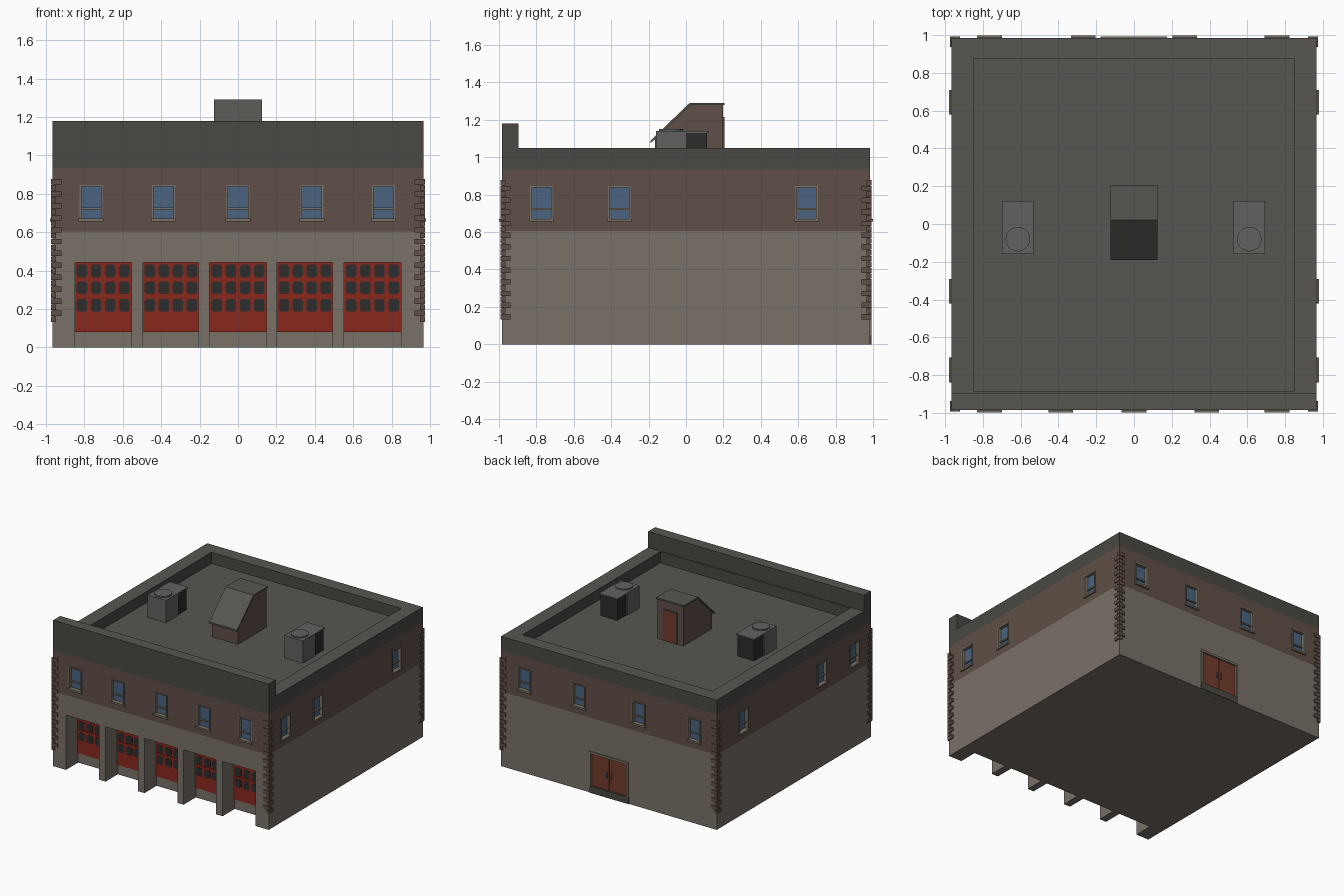
import bpy, bmesh, math

if "Cube" in bpy.data.objects:
    bpy.data.objects.remove(bpy.data.objects["Cube"])

X, Y = 0.965, 0.985          # half sizes of the wall faces


def mat(name, r, g, b):
    m = bpy.data.materials.new(name)
    m.diffuse_color = (r, g, b, 1)
    m.use_nodes = True
    m.node_tree.nodes["Principled BSDF"].inputs["Base Color"].default_value = m.diffuse_color
    return m


STONE = mat("stone", 0.19, 0.165, 0.14)
BRICK = mat("brick", 0.115, 0.078, 0.063)
TRIM = mat("dark_trim", 0.07, 0.065, 0.057)
ROOF = mat("roof_grey", 0.095, 0.092, 0.083)
RED = mat("red", 0.25, 0.022, 0.012)
RUST = mat("rust_door", 0.17, 0.045, 0.025)
DARK = mat("dark_glass", 0.025, 0.025, 0.025)
GLASS = mat("blue_glass", 0.07, 0.13, 0.22)
FRAME = mat("window_frame", 0.2, 0.17, 0.13)
METAL = mat("metal", 0.12, 0.12, 0.12)


def to_object(bm, name, *mats):
    bmesh.ops.recalc_face_normals(bm, faces=bm.faces)
    me = bpy.data.meshes.new(name)
    bm.to_mesh(me)
    bm.free()
    for m in mats:
        me.materials.append(m)
    ob = bpy.data.objects.new(name, me)
    bpy.context.collection.objects.link(ob)
    return ob


def prism(bm, pts, off):
    """Extrude a polygon of 3D points by an offset vector."""
    f = bm.faces.new([bm.verts.new(p) for p in pts])
    g = bmesh.ops.extrude_face_region(bm, geom=[f])["geom"]
    bmesh.ops.translate(bm, vec=off, verts=[v for v in g if isinstance(v, bmesh.types.BMVert)])


def box(bm, x0, x1, y0, y1, z0, z1):
    prism(bm, [(x0, y0, z0), (x1, y0, z0), (x1, y1, z0), (x0, y1, z0)], (0, 0, z1 - z0))


def boxes(name, m, items):
    bm = bmesh.new()
    for b in items:
        box(bm, *b)
    return to_object(bm, name, m)


def on_wall(side, u0, u1, d0, d1, z0, z1):
    """Box placed on a wall: u runs along the wall, d points outward."""
    if side == "front":
        return (u0, u1, -Y - d1, -Y - d0, z0, z1)
    if side == "back":
        return (u0, u1, Y + d0, Y + d1, z0, z1)
    if side == "right":
        return (X + d0, X + d1, u0, u1, z0, z1)
    return (-X - d1, -X - d0, u0, u1, z0, z1)


bays = [(-0.85, -0.555), (-0.495, -0.205), (-0.148, 0.148), (0.203, 0.493), (0.552, 0.848)]
windows = [("front", u) for u in (-0.765, -0.388, 0, 0.385, 0.757)]
windows += [("back", u) for u in (-0.765, -0.268, 0.268, 0.757)]
windows += [(s, u) for s in ("left", "right") for u in (-0.773, -0.357, 0.645)]
DOOR_Y, ROOF_Z = -0.83, 0.96

# Main shell: side profile extruded, then roof well, bays and openings cut out
bm = bmesh.new()
prof = [(-Y, 0), (Y, 0), (Y, 1.05), (-0.895, 1.05), (-0.895, 1.18), (-Y, 1.18)]
prism(bm, [(-X, y, z) for y, z in prof], (2 * X, 0, 0))
shell = to_object(bm, "building_shell", STONE, BRICK, TRIM, ROOF)
cuts = [(-0.85, 0.85, -0.885, 0.875, ROOF_Z, 1.4)]
cuts += [(a, b, -1.2, DOOR_Y, -0.1, 0.443) for a, b in bays]
cuts += [on_wall(s, u - 0.058, u + 0.058, -0.025, 0.1, 0.668, 0.843) for s, u in windows]
cuts += [on_wall("back", -0.16, 0.16, -0.02, 0.1, 0.055, 0.32)]
cutter = boxes("cutter", None, cuts)
cutter.hide_render = True
mod = shell.modifiers.new("openings", "BOOLEAN")
mod.operation, mod.solver, mod.object = "DIFFERENCE", "EXACT", cutter
bpy.context.view_layer.objects.active = shell
bpy.ops.object.modifier_apply(modifier=mod.name)
bpy.data.objects.remove(cutter)

# Colour bands of the shell
bm = bmesh.new()
bm.from_mesh(shell.data)
bmesh.ops.triangulate(bm, faces=bm.faces)
for z in (0.605, 0.935):
    bmesh.ops.bisect_plane(bm, geom=bm.verts[:] + bm.edges[:] + bm.faces[:],
                           plane_co=(0, 0, z), plane_no=(0, 0, 1))
for f in bm.faces:
    z = f.calc_center_median().z
    f.material_index = 0 if z < 0.605 else 1 if z < 0.935 else 2
    if z > 0.94 and f.normal.z > 0.5:
        f.material_index = 3
bm.to_mesh(shell.data)
bm.free()

# Corner quoins, alternating long and short
q = []
for sx in (-1, 1):
    for sy in (-1, 1):
        for i in range(24):
            w, d = (0.055, 0.028) if i % 2 else (0.028, 0.055)
            z = 0.132 + i * 0.0312
            xs = sorted((sx * (X + 0.01), sx * (X + 0.01 - w)))
            ys = sorted((sy * (Y + 0.008), sy * (Y + 0.008 - d)))
            q.append((*xs, *ys, z, z + 0.0285))
boxes("corner_quoins", BRICK, q)

# Windows
glass, frames, sills = [], [], []
for s, u in windows:
    a, b = u - 0.06, u + 0.06
    glass.append(on_wall(s, a, b, -0.03, -0.02, 0.665, 0.845))
    frames += [on_wall(s, a, a + 0.009, -0.022, 0.006, 0.665, 0.846),
               on_wall(s, b - 0.009, b, -0.022, 0.006, 0.665, 0.846),
               on_wall(s, a, b, -0.022, 0.006, 0.837, 0.846),
               on_wall(s, a, b, -0.022, -0.008, 0.718, 0.728)]
    sills.append(on_wall(s, u - 0.065, u + 0.065, -0.022, 0.014, 0.657, 0.671))
boxes("window_glass", GLASS, glass)
boxes("window_frames", FRAME, frames)
boxes("window_sills", FRAME, sills)

# Garage doors with rails and chamfered panes
slabs, rails = [], []
panes = bmesh.new()
for a, b in bays:
    slabs.append((a, b, DOOR_Y - 0.008, DOOR_Y + 0.01, 0.08, 0.443))
    rails += [(a, b, DOOR_Y - 0.014, DOOR_Y, z, z + 0.014) for z in (0.262, 0.35)]
    pitch = (b - a) / 4
    for c in range(4):
        for z in (0.22, 0.311, 0.398):
            cx, w, h, k = a + pitch * (c + 0.5), 0.027, 0.033, 0.01
            pts = [(-w, -h + k), (-w + k, -h), (w - k, -h), (w, -h + k),
                   (w, h - k), (w - k, h), (-w + k, h), (-w, h - k)]
            prism(panes, [(cx + x, DOOR_Y - 0.01, z + y) for x, y in pts], (0, 0.008, 0))
boxes("garage_doors", RED, slabs)
boxes("garage_door_rails", RED, rails)
to_object(panes, "garage_door_panes", DARK)

# Rear double door
boxes("rear_door", RUST, [on_wall("back", -0.16, -0.002, -0.025, -0.006, 0.055, 0.322),
                          on_wall("back", 0.002, 0.16, -0.025, -0.006, 0.055, 0.322)])
boxes("rear_door_frame", FRAME, [on_wall("back", -0.175, -0.158, -0.02, 0.008, 0.05, 0.335),
                                 on_wall("back", 0.158, 0.175, -0.02, 0.008, 0.05, 0.335),
                                 on_wall("back", -0.158, 0.158, -0.02, 0.008, 0.318, 0.335)])
boxes("rear_door_step", TRIM, [on_wall("back", -0.178, 0.175, -0.1, 0.006, 0, 0.055)])
boxes("rear_door_handles", METAL, [on_wall("back", x - 0.004, x + 0.004, -0.008, 0.004, 0.155, 0.2)
                                   for x in (-0.02, 0.02)])

# Roof stair house: body, bent roof slab and door
bm = bmesh.new()
prof = [(-0.165, ROOF_Z), (0.197, ROOF_Z), (0.197, 1.282), (0.022, 1.282), (-0.165, 1.1)]
prism(bm, [(-0.115, y, z) for y, z in prof], (0.23, 0, 0))
to_object(bm, "stair_house", BRICK)
bm = bmesh.new()
prof = [(-0.19, 1.088), (0.02, 1.291), (0.206, 1.291), (0.206, 1.279), (0.025, 1.279), (-0.19, 1.074)]
prism(bm, [(-0.125, y, z) for y, z in prof], (0.25, 0, 0))
to_object(bm, "stair_house_roof", ROOF)
boxes("stair_house_door", RUST, [(-0.055, 0.055, 0.19, 0.202, ROOF_Z, 1.205)])
boxes("stair_house_door_frame", TRIM, [(-0.064, -0.055, 0.19, 0.205, ROOF_Z, 1.214),
                                       (0.055, 0.064, 0.19, 0.205, ROOF_Z, 1.214),
                                       (-0.055, 0.055, 0.19, 0.205, 1.205, 1.214)])

# Rooftop air units with round fans
cabs, coils = [], []
fans = bmesh.new()
for cx in (-0.615, 0.61):
    cabs += [(cx - 0.083, cx + 0.083, -0.16, 0.0, ROOF_Z, 1.13),
             (cx - 0.083, cx + 0.083, -0.16, 0.123, 1.13, 1.141)]
    coils.append((cx - 0.075, cx + 0.075, 0.0, 0.113, ROOF_Z, 1.13))
    ring = [(cx + 0.065 * math.cos(t * math.pi / 12), -0.08 + 0.065 * math.sin(t * math.pi / 12), 1.14)
            for t in range(24)]
    prism(fans, ring, (0, 0, 0.011))
boxes("air_unit_cabinets", METAL, cabs)
boxes("air_unit_coils", DARK, coils)
to_object(fans, "air_unit_fans", METAL)
